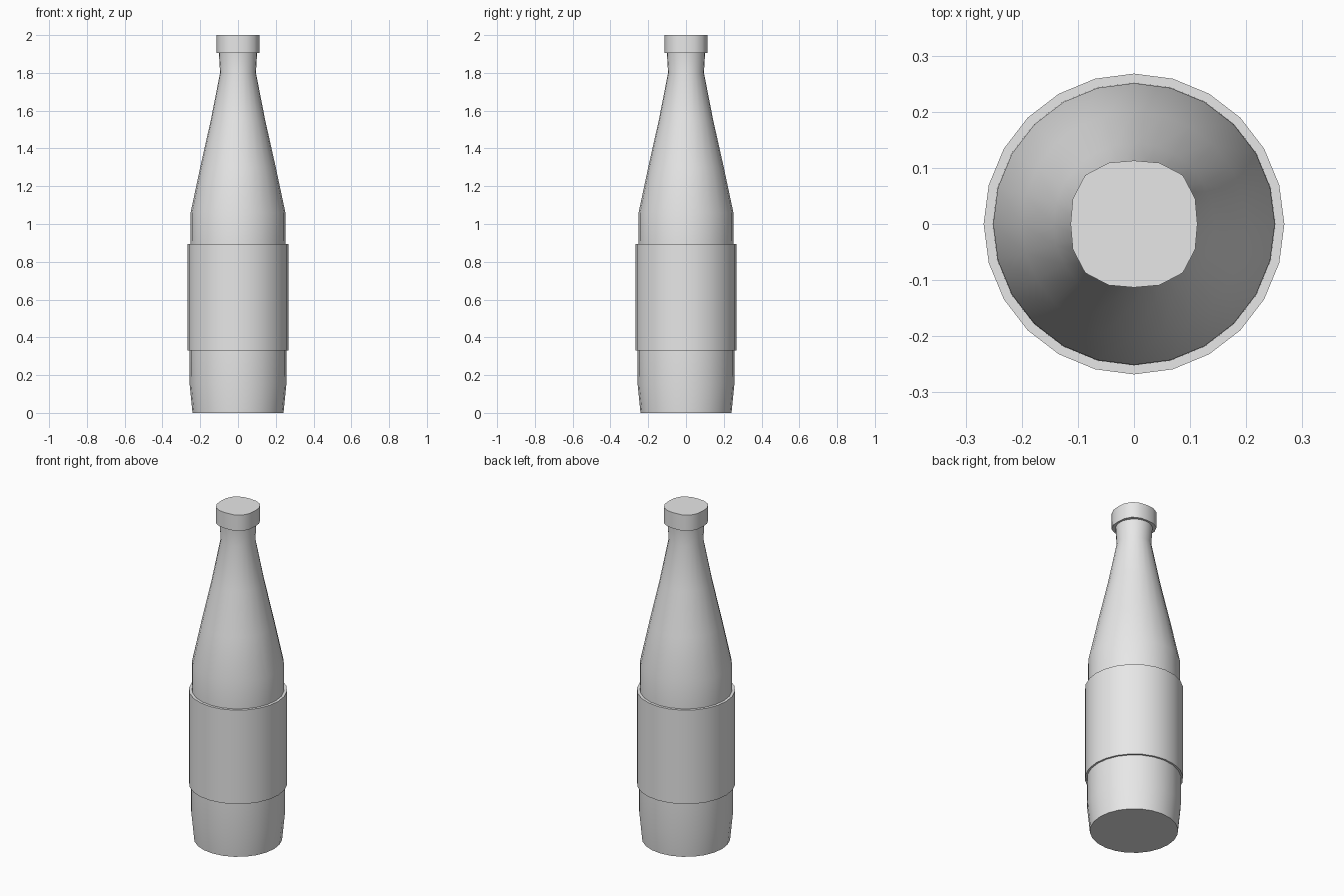
import bpy, bmesh, math

if "Cube" in bpy.data.objects:
    bpy.data.objects.remove(bpy.data.objects["Cube"])

grey = bpy.data.materials.new("light_grey")
grey.diffuse_color = (0.8, 0.8, 0.8, 1)
grey.use_nodes = True
grey.node_tree.nodes["Principled BSDF"].inputs["Base Color"].default_value = grey.diffuse_color


def lathe(name, profile, sides, close_bottom=False, close_top=False, square=0.0):
    """Spin (radius, z) points round z; 'square' bulges the diagonals."""
    bm = bmesh.new()
    rings = []
    for r, z in profile:
        ring = []
        for i in range(sides):
            a = 2 * math.pi * i / sides
            k = r * (1 + square * math.sin(2 * a) ** 2)
            ring.append(bm.verts.new((k * math.cos(a), k * math.sin(a), z)))
        rings.append(ring)
    for lo, hi in zip(rings, rings[1:]):
        for i in range(sides):
            j = (i + 1) % sides
            bm.faces.new((lo[i], lo[j], hi[j], hi[i]))
    if close_bottom:
        bm.faces.new(rings[0][::-1])
    if close_top:
        bm.faces.new(rings[-1])
    me = bpy.data.meshes.new(name)
    bm.to_mesh(me)
    bm.free()
    me.materials.append(grey)
    ob = bpy.data.objects.new(name, me)
    bpy.context.collection.objects.link(ob)
    bpy.ops.object.select_all(action='DESELECT')
    ob.select_set(True)
    bpy.context.view_layer.objects.active = ob
    bpy.ops.object.shade_smooth_by_angle(angle=math.radians(35))
    return ob


# Tapered foot of the bottle
lathe("bottle_base", [(0.241, 0), (0.256, 0.15), (0.257, 0.33)], 24, close_bottom=True)

# Raised label band with thin lips above and below
lathe("label_band", [(0.257, 0.33), (0.268, 0.33), (0.268, 0.895), (0.252, 0.895)], 24)

# Shoulder and neck
lathe("bottle_neck", [(0.252, 0.895), (0.251, 1.06), (0.2, 1.3), (0.144, 1.55),
                      (0.095, 1.8), (0.101, 1.905)], 24)

# Slightly squared cap
lathe("cap", [(0.113, 1.905), (0.113, 2.0)], 16, True, True, square=0.09)
